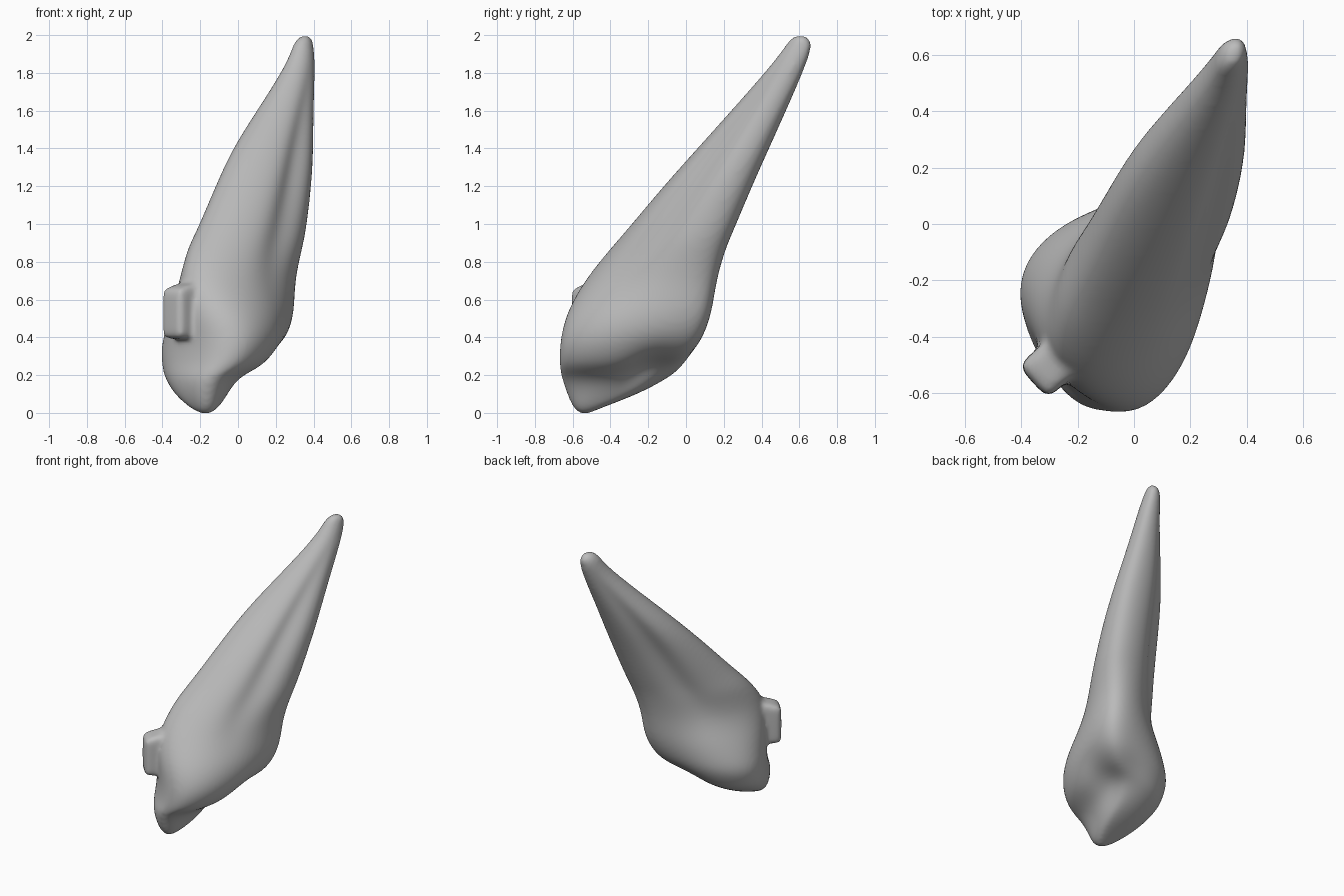
import bpy
import bmesh
from math import cos, sin, exp, pi, tau, atan2, copysign
from mathutils import Matrix, Vector

default_cube = bpy.data.objects.get("Cube")
if default_cube:
    bpy.data.objects.remove(default_cube, do_unlink=True)

# Single matte grey
grey = bpy.data.materials.new("matte grey")
grey.use_nodes = True
grey.diffuse_color = (0.5, 0.5, 0.5, 1)
shader = next(n for n in grey.node_tree.nodes if n.type == 'BSDF_PRINCIPLED')
shader.inputs["Base Color"].default_value = grey.diffuse_color
shader.inputs["Roughness"].default_value = 0.7

# Horizontal sections of the body: height, x range, y range
SECTIONS = [
    (0.0, -.21, -.14, -.57, -.51),
    (.03, -.26, -.10, -.60, -.44),
    (.1, -.34, -.05, -.63, -.24),
    (.19, -.39, .02, -.66, -.06),
    (.24, -.40, .15, -.67, 0),
    (.33, -.41, .22, -.67, .06),
    (.42, -.39, .27, -.66, .1),
    (.54, -.36, .3, -.63, .14),
    (.7, -.31, .3, -.54, .16),
    (.87, -.27, .34, -.4, .21),
    (.96, -.22, .36, -.32, .25),
    (1.2, -.12, .39, -.12, .35),
    (1.4, -.03, .4, .06, .44),
    (1.6, .1, .4, .24, .53),
    (1.85, .26, .41, .46, .64),
    (1.95, .29, .4, .53, .67),
    (1.99, .32, .39, .56, .65),
]
SIDES = 48


def clamp(value):
    return min(1, max(0, value))


def power(value, exponent):
    return copysign(abs(value) ** exponent, value)


def section(z, x0, x1, y0, y1):
    """Diagonal oval, blunt at the crown's front, grooved on the root's flanks."""
    crown = clamp((.72 - z) / .37)
    along = clamp((z - .6) / 1.25)
    outline = []
    for i in range(SIDES):
        t = tau * i / SIDES
        blunt = crown * (1 - cos(t)) / 2
        groove = .24 * sin(pi * along) * exp(-((cos(t) - .12) / .33) ** 2)
        width = .52 + .24 * along + .75 * blunt
        u = power(cos(t), 1.08 - .18 * blunt)
        v = power(sin(t), 1.08 - .18 * blunt) * width * (1 - groove)
        outline.append((u + v, u - v))
    # Fit the outline to the section's ranges
    xs, ys = zip(*outline)
    x_scale = (x1 - x0) / (max(xs) - min(xs))
    y_scale = (y1 - y0) / (max(ys) - min(ys))
    return [Vector((x0 + (x - min(xs)) * x_scale, y0 + (y - min(ys)) * y_scale, z))
            for x, y in outline]


# Tooth body: crown and long tapering root
bm = bmesh.new()
rings = [[bm.verts.new(co) for co in section(*row)] for row in SECTIONS]
for low, high in zip(rings, rings[1:]):
    for i in range(SIDES):
        j = (i + 1) % SIDES
        bm.faces.new((low[i], low[j], high[j], high[i]))
for ring, lift in ((rings[0], -.005), (rings[-1], .012)):
    middle = sum((v.co for v in ring), Vector()) / SIDES
    pole = bm.verts.new(middle + Vector((0, 0, lift)))
    for i in range(SIDES):
        bm.faces.new((ring[i], ring[(i + 1) % SIDES], pole))

# Hollow in the underside of the crown
hollow = Vector((.05, -.14, .26))
inward = Vector((-.4, -.45, .8)).normalized()
for v in bm.verts:
    distance = (v.co - hollow).length
    v.co += inward * .11 * exp(-(distance / .15) ** 2)

# Small block on the front of the crown, its top rising into the body
block = bmesh.ops.create_cube(bm, size=1)["verts"]
for v in block:
    v.co = Vector((v.co.x * .19, v.co.y * .16, v.co.z * .29))
    if v.co.x < 0 and v.co.z > 0:
        v.co.z += .03
    if v.co.x > 0 and v.co.z > 0:
        v.co.z -= .02
edges = list({e for v in block for e in v.link_edges})
place = Matrix.Translation((-.29, -.5, .535)) @ Matrix.Rotation(atan2(-.67, -.74), 4, 'Z')
bmesh.ops.transform(bm, matrix=place, verts=block)
bmesh.ops.bevel(bm, geom=edges, offset=.035, segments=3, profile=.5, affect='EDGES')

bmesh.ops.recalc_face_normals(bm, faces=bm.faces)
mesh = bpy.data.meshes.new("tooth")
bm.to_mesh(mesh)
bm.free()
mesh.materials.append(grey)
tooth = bpy.data.objects.new("tooth", mesh)
bpy.context.collection.objects.link(tooth)

# Round the surface, fuse the block with the body and soften the joint
subdivision = tooth.modifiers.new("round", 'SUBSURF')
subdivision.levels = subdivision.render_levels = 2
fuse = tooth.modifiers.new("fuse", 'REMESH')
fuse.mode = 'VOXEL'
fuse.voxel_size = .014
fuse.use_smooth_shade = True
soften = tooth.modifiers.new("soften", 'SMOOTH')
soften.factor = .5
soften.iterations = 10
